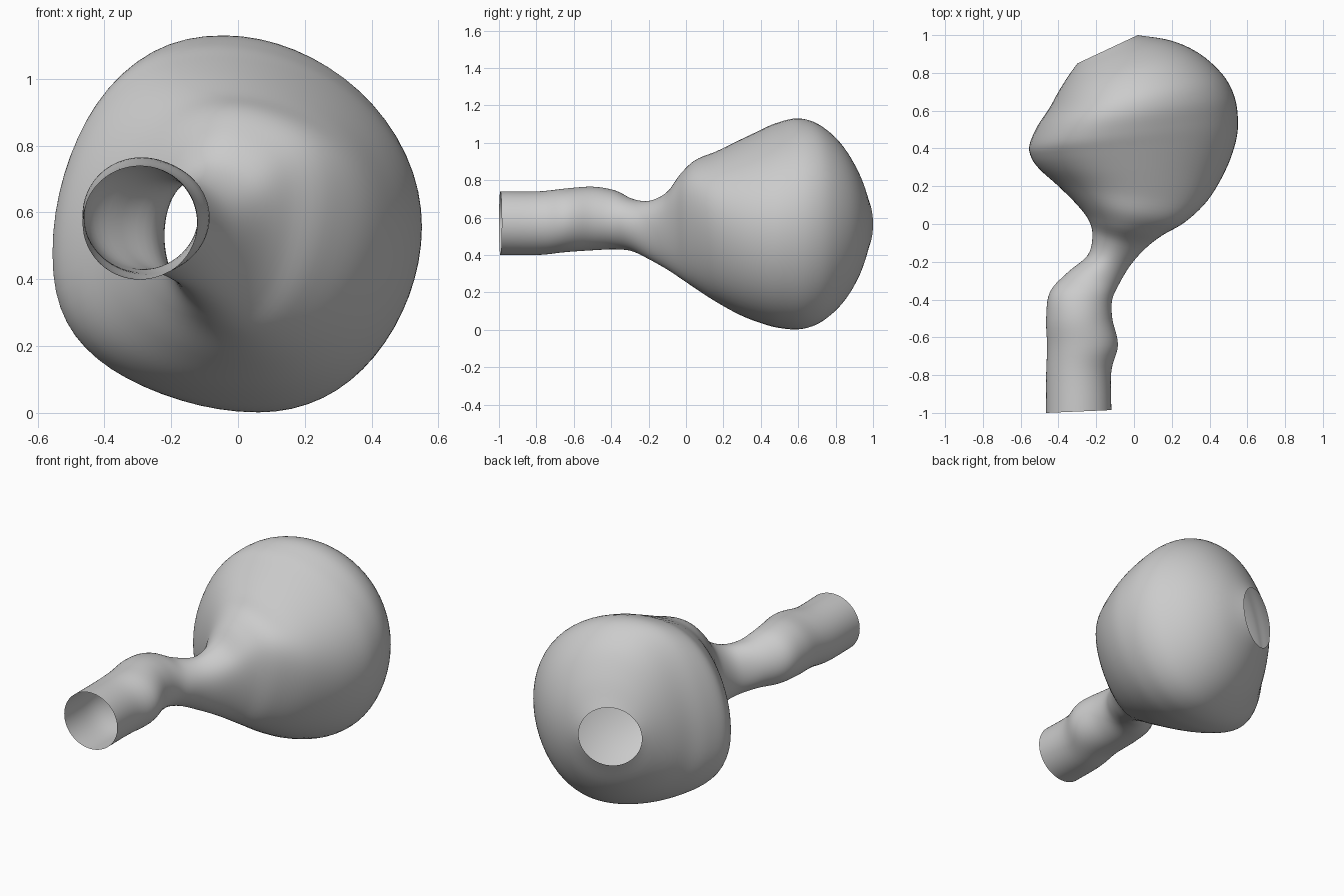
import bpy
import bmesh
import math
from mathutils import Vector

default_cube = bpy.data.objects.get("Cube")
if default_cube:
    bpy.data.objects.remove(default_cube, do_unlink=True)

SIDES = 64
STEPS = 5

# Cross-sections from tube mouth to rear opening:
# side -x (x, y), side +x (x, y), bottom z, top z
SECTIONS = [
    (-.465, -1, -.12, -.985, .40, .74),
    (-.465, -.8, -.12, -.78, .40, .74),
    (-.46, -.65, -.085, -.64, .415, .755),
    (-.465, -.5, -.115, -.5, .425, .765),
    (-.445, -.36, -.115, -.4, .43, .745),
    (-.35, -.255, -.08, -.32, .42, .7),
    (-.245, -.165, -.02, -.22, .375, .69),
    (-.22, -.06, .06, -.13, .32, .74),
    (-.24, .02, .15, -.06, .27, .84),
    (-.3, .1, .27, .01, .22, .91),
    (-.4, .2, .39, .125, .15, .955),
    (-.5, .29, .485, .285, .08, 1.015),
    (-.545, .355, .54, .44, .035, 1.065),
    (-.553, .42, .55, .56, .01, 1.105),
    (-.51, .52, .53, .68, .003, 1.13),
    (-.45, .61, .47, .79, .035, 1.105),
    (-.4, .7, .35, .9, .12, 1.02),
    (-.35, .78, .2, .97, .24, .89),
    (-.3, .85, .02, 1, .39, .74),
]


def make_material(name, color):
    mat = bpy.data.materials.new(name)
    mat.use_nodes = True
    mat.diffuse_color = color
    mat.node_tree.nodes["Principled BSDF"].inputs["Base Color"].default_value = color
    return mat


def blend(a, b, c, d, t):
    """Catmull-Rom interpolation between b and c."""
    return (b * 2 + (c - a) * t + (a * 2 - b * 5 + c * 4 - d) * t ** 2
            + (b * 3 - a - c * 3 + d) * t ** 3) / 2


def resample(rows):
    rows = [Vector(row) for row in rows]
    padded = [rows[0] * 2 - rows[1]] + rows + [rows[-1] * 2 - rows[-2]]
    for i in range(len(rows) - 1):
        for step in range(STEPS):
            yield blend(*padded[i:i + 4], step / STEPS)
    yield rows[-1]


def section_ring(bm, row):
    """Ring that sags and fills out at -x where wide, and lifts at +x by the neck."""
    x0, y0, x1, y1, low, high = row
    start, end = Vector((x0, y0, 0)), Vector((x1, y1, 0))
    excess = max(0, (end - start).length - 0.4)
    lift = 0.09 * math.exp(-(((y0 + y1) / 2 - 0.05) / 0.2) ** 2)
    ring = []
    for k in range(SIDES):
        angle = math.tau * k / SIDES
        c, s = math.cos(angle), math.sin(angle)
        if c < 0:
            power = 1 - 0.1 * excess
            c = -abs(c) ** power
            s = math.copysign(abs(s) ** power, s)
        point = start.lerp(end, (1 + c - 0.15 * excess * s ** 3) / 2)
        shift = lift * max(0, c) ** 3 - 0.11 * excess * max(0, -c) ** 3
        point.z = (low + high) / 2 + s * (high - low) / 2 + shift
        ring.append(bm.verts.new(point))
    return ring


# Hollow vessel: open tube, pinched neck, rounded bulb with a rear opening
bm = bmesh.new()
rings = [section_ring(bm, row) for row in resample(SECTIONS)]
for front, back in zip(rings, rings[1:]):
    for k in range(SIDES):
        n = (k + 1) % SIDES
        bm.faces.new((front[k], front[n], back[n], back[k]))
mesh = bpy.data.meshes.new("hollow_vessel")
bm.to_mesh(mesh)
bm.free()

vessel = bpy.data.objects.new("hollow_vessel", mesh)
bpy.context.collection.objects.link(vessel)
mesh.materials.append(make_material("plain grey", (0.6, 0.6, 0.6, 1)))
mesh.shade_smooth()
